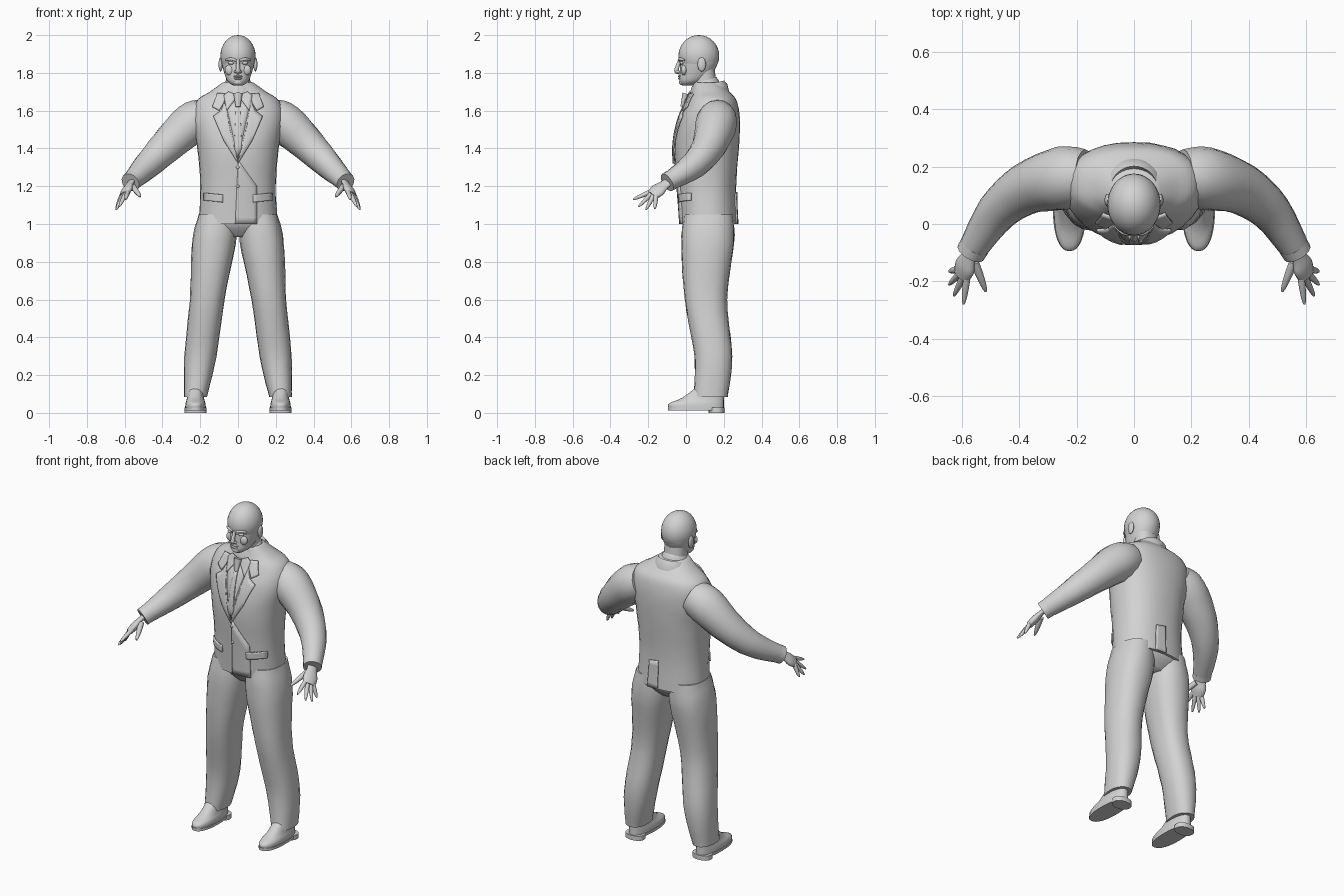
import bpy, bmesh, math, random
from mathutils import Vector
from mathutils.bvhtree import BVHTree

random.seed(4)
cube = bpy.data.objects.get("Cube")
if cube:
    bpy.data.objects.remove(cube)

shade = 0.65
grey = bpy.data.materials.new("plain_grey")
grey.use_nodes = True
grey.diffuse_color = (shade, shade, shade, 1)
grey.node_tree.nodes["Principled BSDF"].inputs["Base Color"].default_value = grey.diffuse_color


def finish(name, bm):
    bmesh.ops.recalc_face_normals(bm, faces=bm.faces)
    for face in bm.faces:
        face.smooth = True
    mesh = bpy.data.meshes.new(name)
    bm.to_mesh(mesh)
    bm.free()
    mesh.set_sharp_from_angle(angle=math.radians(50))
    mesh.materials.append(grey)
    obj = bpy.data.objects.new(name, mesh)
    bpy.context.collection.objects.link(obj)
    return obj


def spline(keys, steps=4):
    """Smooth curve through rows of numbers of any width."""
    rows, last = [], len(keys) - 1
    for i in range(last):
        before, start, end, after = (keys[max(0, min(last, i + k))] for k in (-1, 0, 1, 2))
        for step in range(steps):
            t = step / steps
            rows.append([b + t / 2 * (c - a + t * (2 * a - 5 * b + 4 * c - d
                                                   + t * (3 * (b - c) + d - a)))
                         for a, b, c, d in zip(before, start, end, after)])
    return rows + [list(keys[-1])]


def loft(name, rings, caps=True):
    bm = bmesh.new()
    rows = [[bm.verts.new(point) for point in ring] for ring in rings]
    count = len(rows[0])
    for low, high in zip(rows, rows[1:]):
        for i in range(count):
            j = (i + 1) % count
            bm.faces.new((low[i], low[j], high[j], high[i]))
    if caps:
        bm.faces.new(rows[0])
        bm.faces.new(rows[-1])
    return finish(name, bm)


def level_ring(z, center_x, center_y, width, depth, power=2.3, tilt=0, fold=0, count=32):
    """Rounded horizontal outline, optionally tilted and creased."""
    ring = []
    for i in range(count):
        angle = math.tau * i / count
        cos, sin = math.cos(angle), math.sin(angle)
        grow = 1 + random.uniform(-fold, fold)
        x = math.copysign(abs(cos) ** (2 / power), cos) * width * grow
        y = math.copysign(abs(sin) ** (2 / power), sin) * depth * grow
        ring.append((center_x + x, center_y + y, z + tilt * y))
    return ring


def column(name, keys, center_x=0, **options):
    """Upright body from rows of height, centre y, half width, half depth."""
    return loft(name, [level_ring(z, center_x, y, width, depth, **options)
                       for z, y, width, depth in spline(keys)])


def tube(name, keys, sign=1, side=(0, 0, 1), flat=1, fold=0, count=16):
    """Limb along rows of x, y, z, radius; flat squashes it across the side vector."""
    rows = spline(keys)
    points = [Vector((x * sign, y, z)) for x, y, z, radius in rows]
    side = Vector((side[0] * sign, side[1], side[2]))
    rings = []
    for i, point in enumerate(points):
        along = (points[min(i + 1, len(points) - 1)] - points[max(i - 1, 0)]).normalized()
        out = (side - along * side.dot(along)).normalized()
        across = along.cross(out) * flat
        ring = []
        for j in range(count):
            angle = math.tau * j / count
            radius = rows[i][3] * (1 + random.uniform(-fold, fold))
            ring.append(point + (out * math.cos(angle) + across * math.sin(angle)) * radius)
        rings.append(ring)
    return loft(name, rings)


def ball(name, location, size):
    bm = bmesh.new()
    bmesh.ops.create_uvsphere(bm, u_segments=32, v_segments=16, radius=1)
    obj = finish(name, bm)
    obj.location, obj.scale = location, size
    return obj


def on_jacket(x, z, facing=1):
    return jacket_tree.ray_cast(Vector((x, -2 * facing, z)), Vector((0, facing, 0)))[0]


def plate(name, outline, sign=1, lift=0.006, facing=1):
    """Thin cloth panel laid onto the jacket from an x, z outline."""
    bm = bmesh.new()
    bm.faces.new([bm.verts.new((x * sign, 0, z)) for x, z in outline])
    bmesh.ops.triangulate(bm, faces=bm.faces)
    bmesh.ops.subdivide_edges(bm, edges=bm.edges, cuts=5, use_grid_fill=True)
    for vert in bm.verts:
        hit = on_jacket(vert.co.x, vert.co.z, facing)
        if hit:
            vert.co.y = hit.y - facing * lift
    solid = finish(name, bm).modifiers.new("thickness", "SOLIDIFY")
    solid.thickness, solid.offset = 0.009, 0


def collar(name, z, center_y, radius, height, tilt):
    """Folded neck band: outer edge, top fold, inner edge."""
    rings = [level_ring(z + height * rise, 0, center_y, radius * scale, radius * scale * 0.95,
                        power=2, tilt=tilt)
             for rise, scale in ((0, 1.2), (0.6, 1.1), (1, 0.9), (0.7, 0.8))]
    loft(name, rings, caps=False)


# Jacket body
jacket = column("jacket_body", [
    (1, .12, .21, .15), (1.2, .11, .2, .155), (1.4, .11, .215, .17), (1.55, .125, .24, .16),
    (1.65, .14, .22, .13), (1.7, .13, .15, .1), (1.75, .11, .08, .07)], fold=.006)
bpy.context.view_layer.update()
jacket_tree = BVHTree.FromObject(jacket, bpy.context.evaluated_depsgraph_get())
collar("jacket_collar", 1.68, .125, .09, .06, .25)
collar("shirt_collar", 1.71, .1, .07, .05, .3)

# Shirt front, tie, front edge, back vent and buttons
plate("shirt_front", [(0, 1.34), (.07, 1.66), (-.07, 1.66)], lift=.004)
plate("tie", [(0, 1.36), (.02, 1.4), (.01, 1.64), (-.01, 1.64), (-.02, 1.4)], lift=.01)
tube("tie_knot", [(0, -.02, 1.62, .012), (0, 0, 1.69, .024)], side=(1, 0, 0), flat=.8)
plate("front_overlap", [(-.015, 1), (.1, 1), (.1, 1.2), (0, 1.34)], lift=.002)
plate("back_vent", [(0, 1), (.07, 1), (.06, 1.16), (0, 1.17)], lift=.003, facing=-1)
for z in (1.2, 1.3):
    ball("jacket_button", on_jacket(0, z), (.01, .01, .01))

# Trouser seat under the jacket
column("trouser_seat", [(.93, .12, .1, .08), (1, .12, .2, .135), (1.1, .11, .18, .13)])

# Limb rows shared by both sides
leg = [(.085, .13, .06, .09), (.3, .145, .085, .1), (.6, .105, .092, .112),
       (.9, .115, .116, .14), (1.05, .12, .1, .13)]
arm = [(.17, .165, 1.57, .095), (.25, .16, 1.53, .11), (.38, .12, 1.41, .09),
       (.48, .04, 1.31, .072), (.565, -.09, 1.225, .05)]
wrist, cuff_start = Vector((.57, -.1, 1.22)), Vector((.555, -.075, 1.235))
index_knuckle, little_knuckle = Vector((.585, -.2, 1.165)), Vector((.62, -.16, 1.14))
index_tip, little_tip = Vector((.595, -.28, 1.13)), Vector((.645, -.165, 1.08))
tip_arc = Vector((.02, -.01, -.025))
knuckle_line = little_knuckle - index_knuckle
palm_end = (index_knuckle + little_knuckle) / 2


def finger(name, sign, base, tip, radius):
    base = base.lerp(tip, -.2)
    tube(name, [(*base.lerp(tip, t), radius * math.sqrt(1.1 - t * t))
                for t in (0, .4, .8, 1)], sign, count=10)


for tag, sign in (("left_", 1), ("right_", -1)):
    # Trouser leg, leaning outwards towards the foot
    loft(tag + "trouser_leg", [
        level_ring(z, sign * (.235 - .12 * z), y, width, depth, fold=.015, count=20)
        for z, y, width, depth in spline(leg, 5)])

    # Shoe with sole and heel
    foot_x = sign * .225
    column(tag + "shoe", [(.02, .055, .055, .145), (.05, .055, .053, .145),
                          (.08, .09, .045, .11), (.14, .13, .04, .07)], foot_x)
    for part, bottom, front in (("sole", .012, -.095), ("heel", 0, .12)):
        back = .205
        loft(tag + "shoe_" + part, [
            level_ring(z, foot_x, (front + back) / 2, .058, (back - front) / 2)
            for z in (bottom, .028)])

    # Sleeve and cuff
    tube(tag + "sleeve", arm, sign, fold=.015)
    tube(tag + "cuff", [(*cuff_start, .053), (*wrist, .052)], sign)

    # Hand with fingers fanned between index and little
    tube(tag + "palm", [(*cuff_start, .03), (*wrist.lerp(palm_end, .2), .031),
                        (*wrist.lerp(palm_end, .6), .043), (*palm_end, .036)],
         sign, side=knuckle_line, flat=.5)
    for i, label in enumerate(("index", "middle", "ring", "little")):
        t = i / 3
        finger(tag + label + "_finger", sign, index_knuckle.lerp(little_knuckle, t),
               index_tip.lerp(little_tip, t) + tip_arc * math.sin(t * math.pi), .0125)
    finger(tag + "thumb", sign, Vector((.55, -.15, 1.19)), Vector((.517, -.235, 1.145)), .015)

    # Lapel with notch, collar leaf, shirt wing and pocket flap
    plate(tag + "lapel", [(0, 1.32), (.075, 1.44), (.13, 1.57), (.09, 1.6), (.07, 1.65),
                          (.045, 1.5)], sign, lift=.01)
    plate(tag + "collar_leaf", [(.1, 1.6), (.135, 1.62), (.11, 1.69), (.07, 1.69), (.07, 1.65)],
          sign, lift=.01)
    plate(tag + "shirt_collar_wing", [(0, 1.68), (.06, 1.6), (.075, 1.68), (.05, 1.7)],
          sign, lift=.012)
    plate(tag + "pocket_flap", [(.08, 1.155), (.18, 1.165), (.18, 1.125), (.08, 1.115)], sign)

    # Ear, eye, brow, cheek and nostril
    ball(tag + "ear", (sign * .092, .083, 1.845), (.011, .022, .037))
    ball(tag + "eye", (sign * .036, -.022, 1.853), (.017, .011, .009))
    tube(tag + "brow", [(.01, -.036, 1.866, .006), (.038, -.03, 1.873, .008),
                        (.066, -.008, 1.867, .005)], sign)
    ball(tag + "cheek", (sign * .043, -.01, 1.815), (.026, .016, .028))
    ball(tag + "nostril", (sign * .012, -.043, 1.806), (.009, .011, .008))

# Neck, face and cranium
column("neck", [(1.68, .1, .075, .07), (1.75, .1, .064, .06), (1.84, .09, .065, .06)])
column("face", [(1.733, .005, .025, .025), (1.755, .03, .055, .065), (1.8, .055, .073, .088),
                (1.86, .07, .087, .1), (1.92, .07, .085, .1)], power=2.1)
ball("cranium", (0, .068, 1.89), (.093, .108, .11))

# Nose, lips and chin
tube("nose", [(0, -.033, 1.87, .008), (0, -.048, 1.825, .011), (0, -.048, 1.808, .013),
              (0, -.035, 1.8, .008)], side=(1, 0, 0))
for part, z, width in (("upper_lip", 1.782, .025), ("lower_lip", 1.77, .021)):
    ball(part, (0, -.033, z), (width, .01, .006))
ball("chin", (0, -.022, 1.75), (.025, .015, .015))
